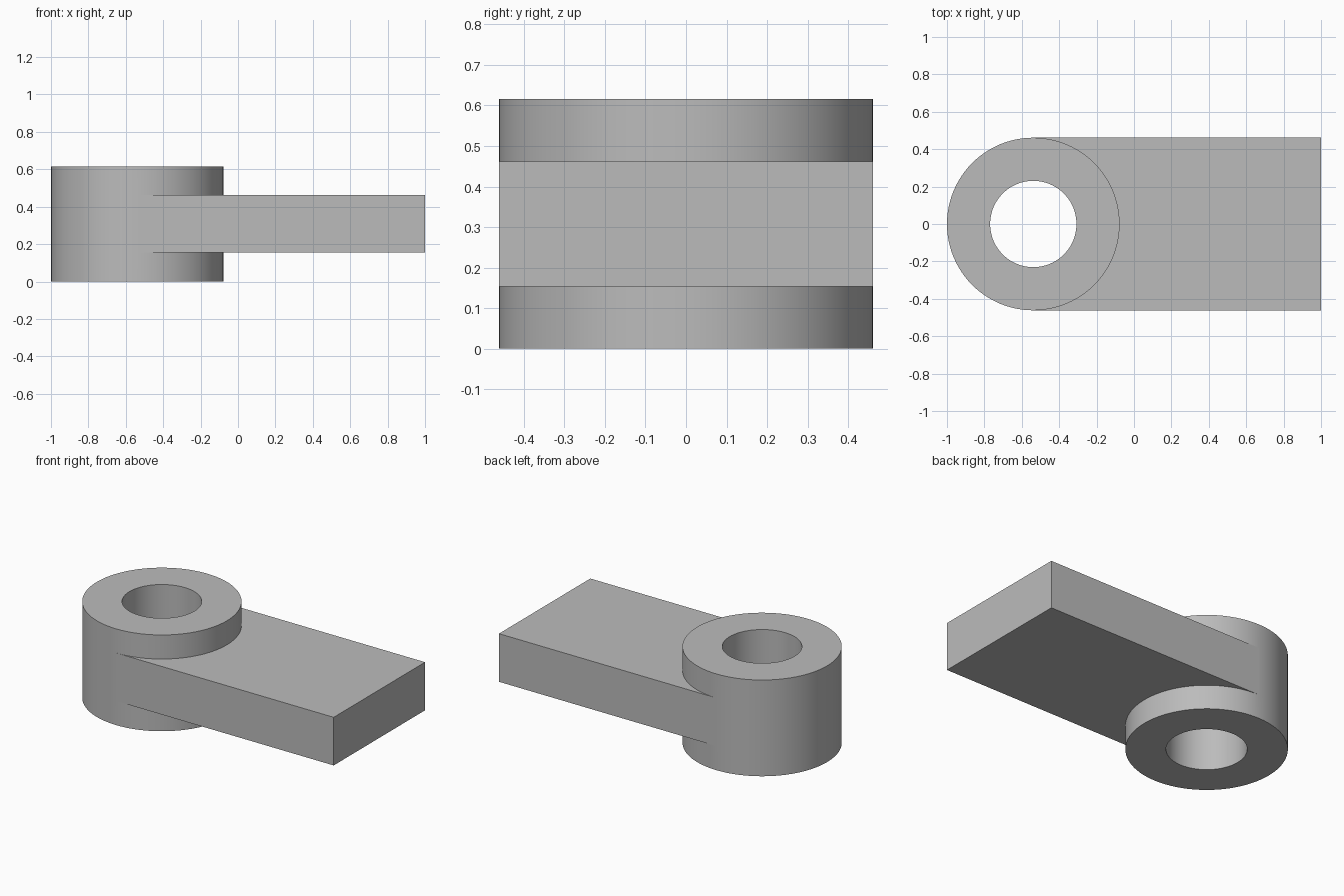
import bpy, bmesh
from math import sin, cos, tau

cube = bpy.data.objects.get("Cube")
if cube:
    bpy.data.objects.remove(cube, do_unlink=True)

U = 2 / 26                      # design unit: overall length is 26
R_OUT, R_IN, CX = 6 * U, 3 * U, -7 * U
LEVELS = [0, 2 * U, 6 * U, 8 * U]   # base, plate underside, plate top, boss top
N = 96                          # boss segments, divisible by four

steel = bpy.data.materials.new("plain_grey")
steel.use_nodes = True
grey = (0.5, 0.5, 0.5, 1)
steel.diffuse_color = grey
steel.node_tree.nodes["Principled BSDF"].inputs["Base Color"].default_value = grey

bm = bmesh.new()


def ring(radius, z):
    return [bm.verts.new((CX + radius * cos(tau * i / N), radius * sin(tau * i / N), z))
            for i in range(N)]


def band(a, b, smooth, skip=lambda i: False):
    for i in range(N):
        if not skip(i):
            j = (i + 1) % N
            bm.faces.new((a[i], a[j], b[j], b[i])).smooth = smooth


# Boss: outer wall, open where the plate joins, and through hole
outer = [ring(R_OUT, z) for z in LEVELS]
for k in range(3):
    band(outer[k], outer[k + 1], True,
         lambda i: k == 1 and (i < N // 4 or i >= 3 * N // 4))
hole = [ring(R_IN, z) for z in (LEVELS[0], LEVELS[-1])]
band(hole[1], hole[0], True)

# Flat annular ends
band(outer[3], hole[1], False)
band(hole[0], outer[0], False)

# Plate: faces wrap round the boss and run tangent to its sides
arc = [i % N for i in range(-N // 4, N // 4 + 1)]
outlines = []
for k in (1, 2):
    corners = [bm.verts.new((1, y, LEVELS[k])) for y in (R_OUT, -R_OUT)]
    rim = [outer[k][i] for i in arc]
    bm.faces.new(rim + corners)
    outlines.append([rim[-1]] + corners + [rim[0]])
low, high = outlines
for i in range(3):
    bm.faces.new((low[i], low[i + 1], high[i + 1], high[i]))

bmesh.ops.recalc_face_normals(bm, faces=bm.faces)
mesh = bpy.data.meshes.new("bored_boss_with_plate")
bm.to_mesh(mesh)
bm.free()
mesh.materials.append(steel)
bpy.context.collection.objects.link(bpy.data.objects.new("bored_boss_with_plate", mesh))
